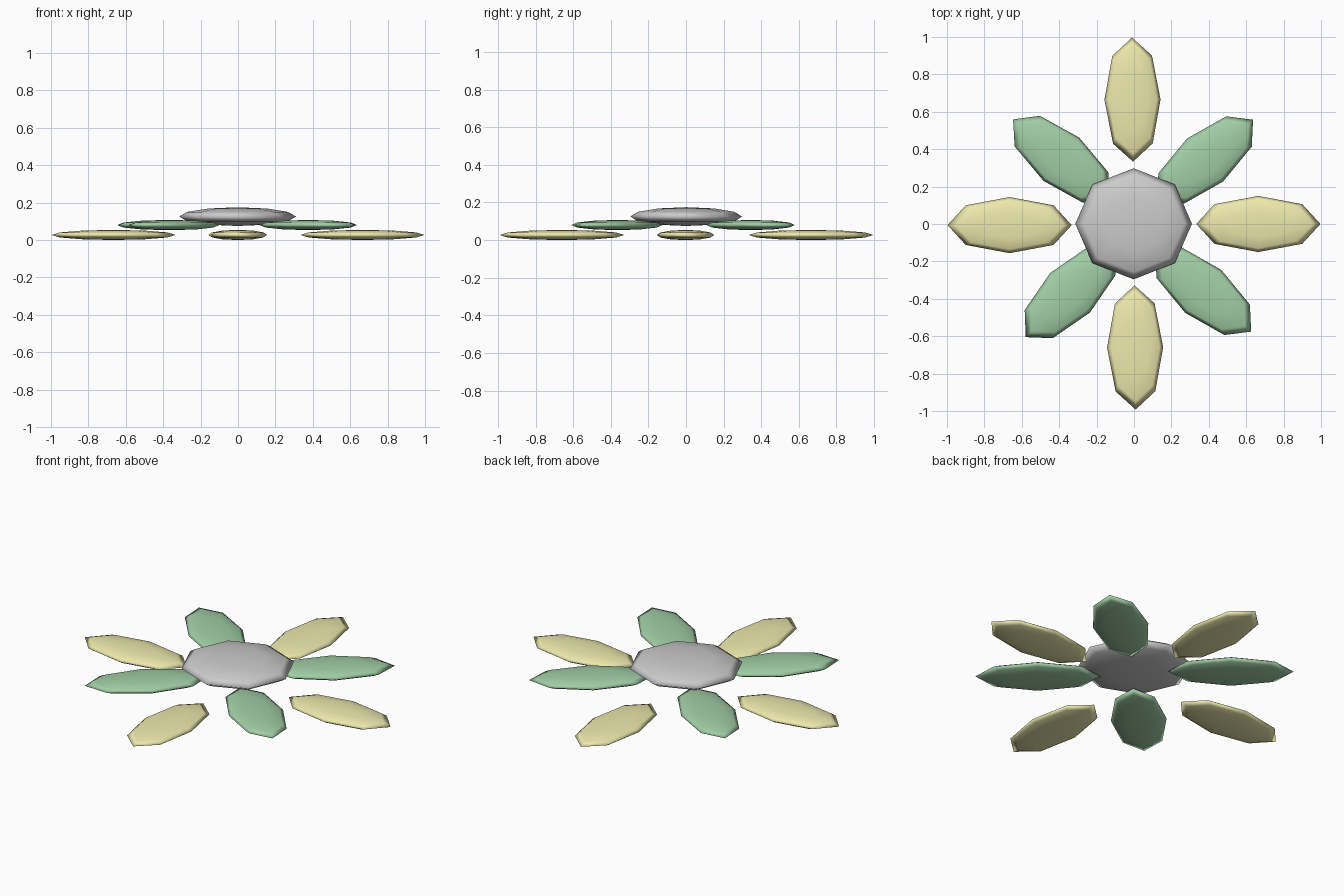
import bpy
from math import radians

if "Cube" in bpy.data.objects:
    bpy.data.objects.remove(bpy.data.objects["Cube"])


def material(name, colour):
    mat = bpy.data.materials.new(name)
    mat.diffuse_color = colour
    mat.use_nodes = True
    mat.node_tree.nodes["Principled BSDF"].inputs["Base Color"].default_value = mat.diffuse_color
    return mat


def flat_ball(name, centre, half_size, angle=0, mat=None):
    """Flattened low-poly sphere, turned about z."""
    bpy.ops.mesh.primitive_uv_sphere_add(segments=8, ring_count=6, radius=1,
                                         location=centre,
                                         rotation=(0, 0, radians(angle)))
    ob = bpy.context.object
    ob.name = name
    ob.scale = half_size
    bpy.ops.object.transform_apply(location=False, rotation=True, scale=True)
    bpy.ops.object.shade_smooth()
    if mat:
        ob.data.materials.append(mat)
    return ob


yellow = material("yellow_petal", (0.85, 0.82, 0.42, 1))
green = material("green_petal", (0.36, 0.62, 0.38, 1))

# lower ring of four petals: centre x, y and direction
lower = [(0.665, 0.0, 0), (-0.008, 0.665, 90.5),
         (-0.665, -0.006, 180), (0.006, -0.66, 270.5)]
for i, (x, y, a) in enumerate(lower):
    flat_ball(f"lower_petal_{i + 1}", (x, y, 0.027), (0.332, 0.15, 0.027), a, yellow)

# upper ring of four petals on the diagonals
upper = [(0.38, 0.342, 40), (-0.388, 0.346, 140.5),
         (-0.342, -0.368, 225), (0.37, -0.36, -40)]
for i, (x, y, a) in enumerate(upper):
    flat_ball(f"upper_petal_{i + 1}", (x, y, 0.08), (0.335, 0.15, 0.027), a, green)

# flower centre
flat_ball("flower_centre", (-0.002, 0.001, 0.125), (0.312, 0.297, 0.05))
